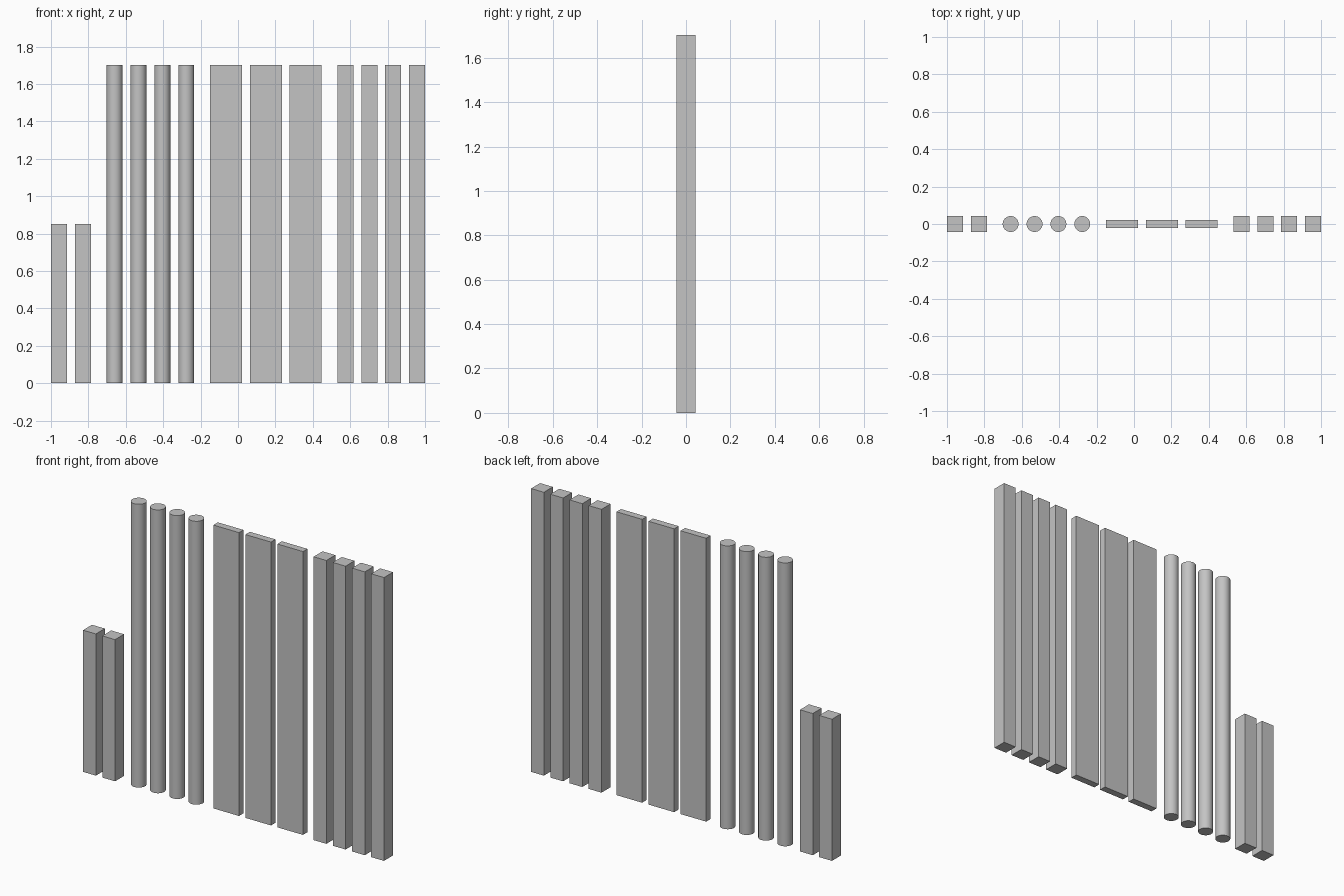
import bpy
import bmesh
from mathutils import Matrix

if "Cube" in bpy.data.objects:
    bpy.data.objects.remove(bpy.data.objects["Cube"])

W = 2 / 23.5          # post width; every other size is a multiple of it
GAP = W / 2           # space between neighbours in a group
TALL, SHORT = 20 * W, 10 * W

grey = bpy.data.materials.new("plain grey")
grey.diffuse_color = (0.55, 0.55, 0.55, 1)
grey.use_nodes = True
grey.node_tree.nodes["Principled BSDF"].inputs["Base Color"].default_value = grey.diffuse_color


def add_piece(name, x, width, depth, height, is_round):
    bm = bmesh.new()
    if is_round:
        bmesh.ops.create_cone(bm, cap_ends=True, segments=32,
                              radius1=width / 2, radius2=width / 2, depth=height)
    else:
        bmesh.ops.create_cube(bm, size=1, matrix=Matrix.Diagonal((width, depth, height, 1)))
    if is_round:
        # smooth walls, flat caps with sharp rims
        for f in bm.faces:
            f.smooth = abs(f.normal.z) < 0.5
        for e in bm.edges:
            e.smooth = all(f.smooth for f in e.link_faces)
    mesh = bpy.data.meshes.new(name)
    bm.to_mesh(mesh)
    bm.free()
    mesh.materials.append(grey)
    obj = bpy.data.objects.new(name, mesh)
    obj.location = (x, 0, height / 2)
    bpy.context.collection.objects.link(obj)


# Groups from left to right: name, count, width, depth, height, round
groups = [
    ("short_post", 2, W, W, SHORT, False),
    ("round_pole", 4, W, W, TALL, True),
    ("flat_plank", 3, 2 * W, W / 2, TALL, False),
    ("square_post", 4, W, W, TALL, False),
]

left = -1.0
for name, count, width, depth, height, is_round in groups:
    for i in range(count):
        add_piece(f"{name}_{i + 1}", left + width / 2, width, depth, height, is_round)
        left += width + GAP
    left += W - GAP   # wider space between groups
